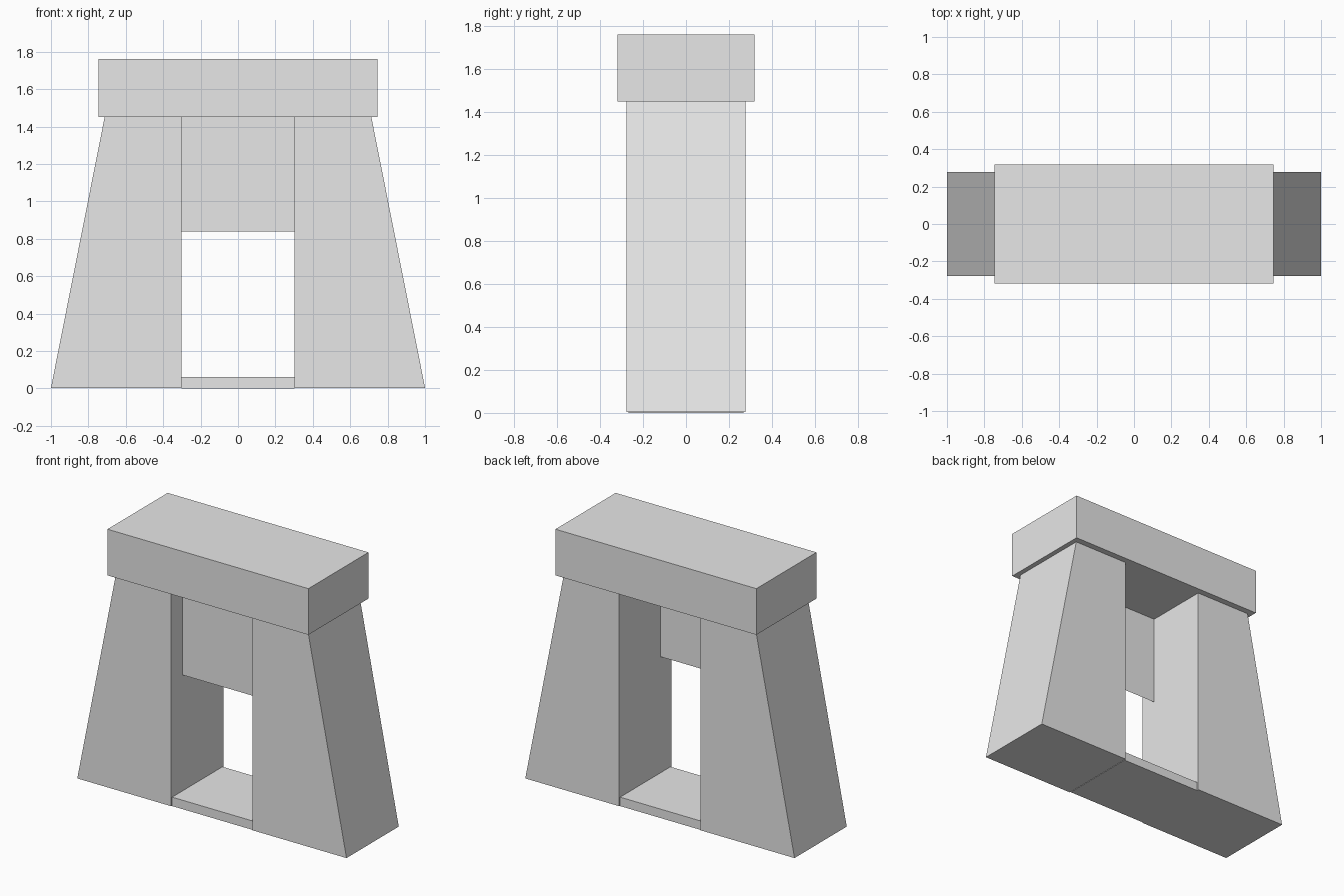
import bpy
import bmesh
from mathutils import Vector

cube = bpy.data.objects.get("Cube")
if cube:
    bpy.data.objects.remove(cube, do_unlink=True)

stone = bpy.data.materials.new("pale_grey_stone")
stone.use_nodes = True
GREY = (0.8, 0.8, 0.8, 1.0)
stone.diffuse_color = GREY
stone.node_tree.nodes["Principled BSDF"].inputs["Base Color"].default_value = GREY


def extrude_profile(name, profile, y_front, depth):
    """Draw an x-z outline at y_front and extrude it backwards by depth."""
    bm = bmesh.new()
    face = bm.faces.new([bm.verts.new((x, y_front, z)) for x, z in profile])
    if depth:
        result = bmesh.ops.extrude_face_region(bm, geom=[face], use_keep_orig=True)
        moved = [v for v in result["geom"] if isinstance(v, bmesh.types.BMVert)]
        bmesh.ops.translate(bm, verts=moved, vec=Vector((0, depth, 0)))
        bmesh.ops.recalc_face_normals(bm, faces=bm.faces)
    mesh = bpy.data.meshes.new(name)
    bm.to_mesh(mesh)
    bm.free()
    mesh.materials.append(stone)
    obj = bpy.data.objects.new(name, mesh)
    bpy.context.collection.objects.link(obj)
    return obj


def rectangle(half_width, bottom, top):
    return [(-half_width, bottom), (half_width, bottom),
            (half_width, top), (-half_width, top)]


INNER = 0.302       # half width of the doorway
LINTEL_BOTTOM = 1.45
BASE = 0.003        # pillars stand just above the sill's underside

# Tapered pillars, upright on the doorway side
for name, side in (("left_pillar", 1), ("right_pillar", -1)):
    outline = [(INNER, BASE), (1.0, BASE), (0.713, LINTEL_BOTTOM), (INNER, LINTEL_BOTTOM)]
    extrude_profile(name, [(side * x, z) for x, z in outline], -0.277, 0.554)

# Overhanging top beam
extrude_profile("lintel", rectangle(0.746, LINTEL_BOTTOM, 1.76), -0.319, 0.638)

# Low sill between the pillars
extrude_profile("door_sill", rectangle(INNER, 0, 0.06), -0.267, 0.534)

# Thin hanging panel set back in the upper doorway
extrude_profile("hanging_panel", rectangle(INNER, 0.84, LINTEL_BOTTOM), -0.16, 0)
